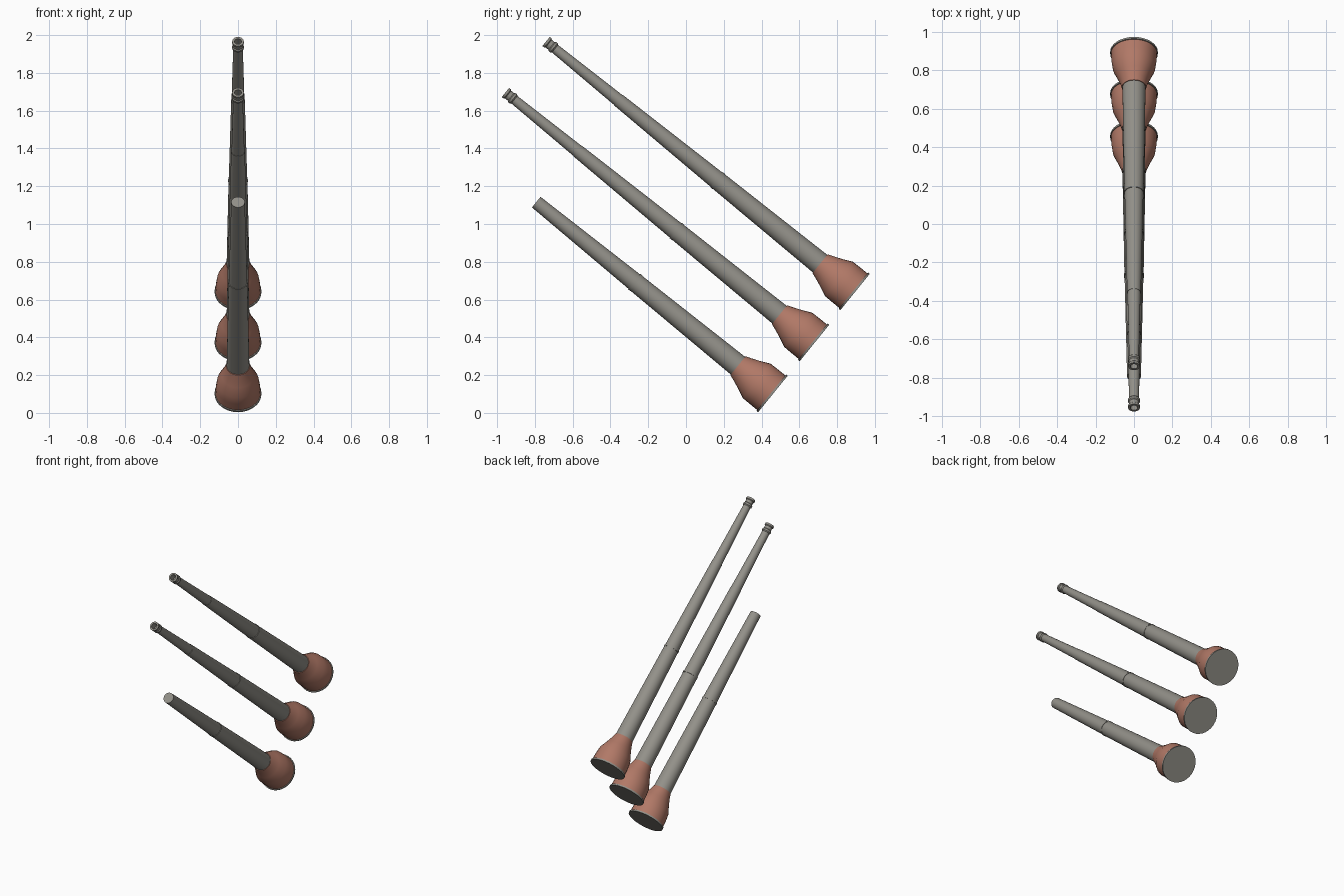
import bpy, bmesh, math
from mathutils import Matrix, Vector

if "Cube" in bpy.data.objects:
    bpy.data.objects.remove(bpy.data.objects["Cube"])

def mat(name, col):
    m = bpy.data.materials.new(name)
    m.diffuse_color = (*col, 1)
    m.use_nodes = True
    m.node_tree.nodes["Principled BSDF"].inputs["Base Color"].default_value = m.diffuse_color
    return m

GREY = mat("warm grey", (0.29, 0.28, 0.25))
BROWN = mat("red brown", (0.44, 0.19, 0.135))

# Barrel axis lies in the YZ plane, pointing to the front and up
AXIS = Vector((0, -0.777, 0.63)).normalized()
UP = Vector((0, 0.63, 0.777)).normalized()
SIDE = Vector((1, 0, 0))

def lathe(name, rings, base, material, n=32, smooth=30):
    """Capped body along the axis; rings = (distance, side radius, vertical radius)."""
    bm = bmesh.new()
    loops = []
    for s, ra, rb in rings:
        loops.append([bm.verts.new(base + AXIS * s
                      + SIDE * (ra * math.cos(2 * math.pi * i / n))
                      + UP * (rb * math.sin(2 * math.pi * i / n))) for i in range(n)])
    for a, b in zip(loops, loops[1:]):
        for i in range(n):
            j = (i + 1) % n
            bm.faces.new((a[i], a[j], b[j], b[i]))
    bm.faces.new(loops[0])
    bm.faces.new(loops[-1])
    bmesh.ops.recalc_face_normals(bm, faces=bm.faces)
    me = bpy.data.meshes.new(name)
    bm.to_mesh(me)
    bm.free()
    me.materials.append(material)
    ob = bpy.data.objects.new(name, me)
    bpy.context.collection.objects.link(ob)
    bpy.ops.object.select_all(action='DESELECT')
    ob.select_set(True)
    bpy.context.view_layer.objects.active = ob
    bpy.ops.object.shade_smooth_by_angle(angle=math.radians(smooth))
    return ob

def rnd(*pairs):
    return [(s, r, r) for s, r in pairs]

def gun(tag, y, z, long):
    base = Vector((0, y, z))
    # Base plate and flared sleeve
    lathe(tag + "_base_plate", rnd((0, 0.124), (0.011, 0.124)), base, GREY)
    lathe(tag + "_sleeve", [(0.009, 0.120, 0.118), (0.06, 0.117, 0.118), (0.11, 0.110, 0.117),
          (0.165, 0.087, 0.092), (0.205, 0.072, 0.076), (0.238, 0.063, 0.064)], base, BROWN, smooth=40)
    # Stepped barrel sections
    lathe(tag + "_rear_barrel", rnd((0.22, 0.0605), (0.93, 0.050), (0.93, 0.052), (0.945, 0.052)), base, GREY)
    end = [(0.94, 0.049), (1.613, 0.036)]
    lathe(tag + "_middle_barrel", rnd(*end), base, GREY)
    if long:
        lathe(tag + "_front_barrel", rnd((1.60, 0.0345), (2.05, 0.0255)), base, GREY)
        # Muzzle collars and recessed bore
        lathe(tag + "_muzzle", rnd((2.045, 0.0255), (2.052, 0.031), (2.064, 0.031), (2.069, 0.026),
              (2.088, 0.026), (2.093, 0.031), (2.106, 0.031), (2.106, 0.019), (2.06, 0.019)),
              base, GREY, n=24)

gun("lower", 0.46, 0.100, False)
gun("centre", 0.68, 0.370, True)
gun("upper", 0.895, 0.640, True)
